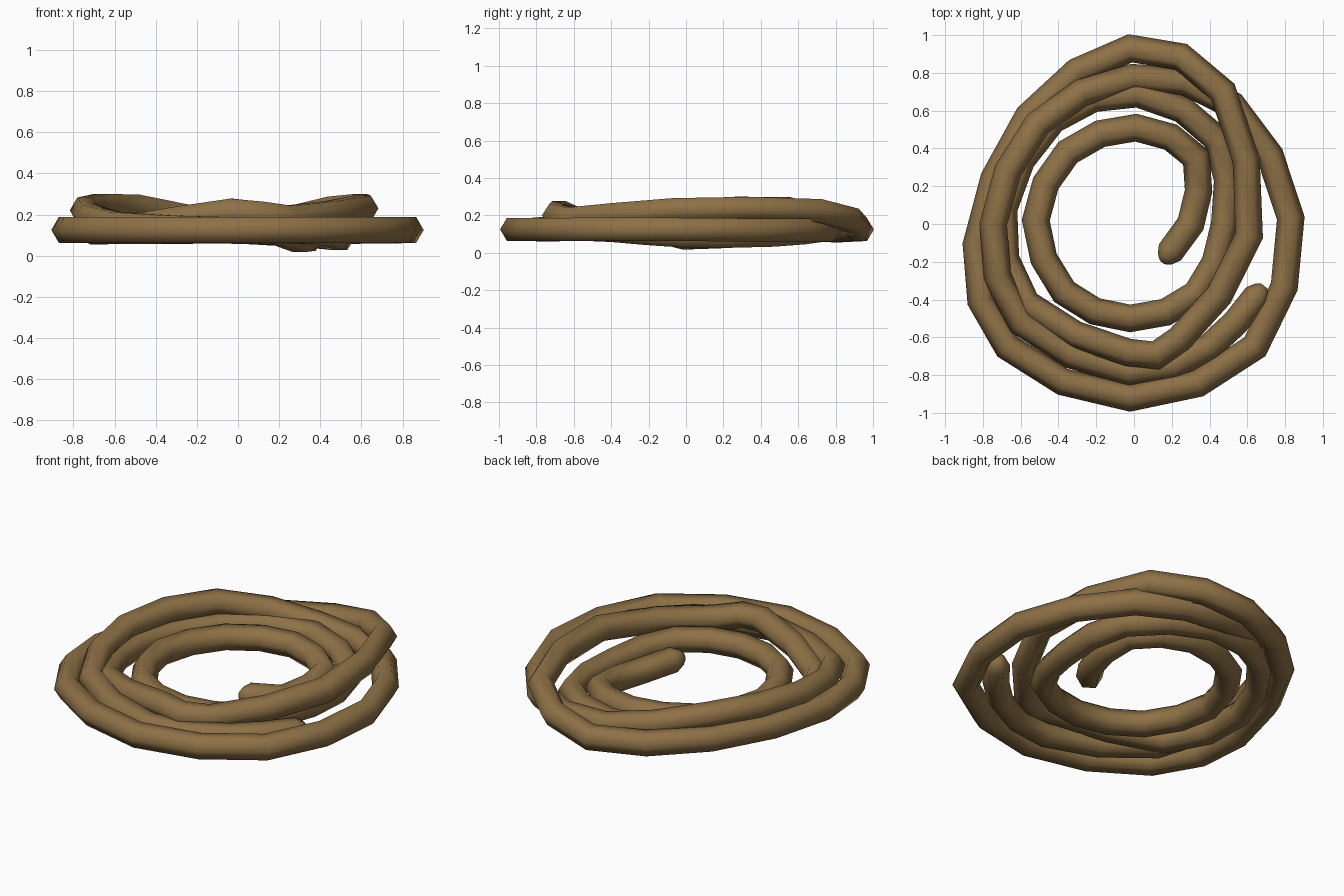
import bpy, bmesh, math
from mathutils import Vector

if "Cube" in bpy.data.objects:
    bpy.data.objects.remove(bpy.data.objects["Cube"])

R, SIDES = 0.072, 6

# Every second bend of the rope, from the outer end inwards
path = [
    (0.65, -0.38, .125), (0.40, -0.65, .125), (-0.03, -0.785, .125), (-0.60, -0.52, .15),
    (-0.745, 0.0, .22), (-0.51, 0.53, .235), (-0.01, 0.775, .14), (0.52, 0.63, .12),
    # outer turn
    (0.83, 0.03, .125), (0.64, -0.65, .125), (-0.02, -0.92, .125), (-0.67, -0.65, .125),
    (-0.835, -0.11, .125), (-0.56, 0.57, .125), (-0.02, 0.93, .125),
    # crossing over on the right
    (0.47, 0.70, .225), (0.61, -0.06, .23), (0.24, -0.61, .18), (-0.03, -0.68, .215),
    (-0.57, -0.42, .125), (-0.69, 0.08, .12), (-0.43, 0.55, .12), (0.02, 0.69, .12),
    (0.44, 0.45, .095), (0.48, 0.0, .09),
    # inner spiral
    (0.33, -0.37, .12), (-0.02, -0.50, .125), (-0.37, -0.36, .125), (-0.52, 0.02, .125),
    (-0.35, 0.38, .125), (0.01, 0.51, .125), (0.33, 0.35, .10), (0.30, 0.0, .08),
    (0.19, -0.15, .12),
]


def add_bends(points):
    """Insert one curved in-between bend in each span."""
    p = [Vector(q) for q in points]
    p = [2 * p[0] - p[1]] + p + [2 * p[-1] - p[-2]]
    out = []
    for a, b, c, d in zip(p, p[1:], p[2:], p[3:]):
        out.append(b)
        if (c - b).length > 0.25:
            out.append((9 * (b + c) - a - d) / 16)
    return out + [p[-2]]


def add_caps(points):
    """Extend both ends with short narrowing steps so the tips look rounded."""
    d0 = (points[0] - points[1]).normalized()
    d1 = (points[-1] - points[-2]).normalized()
    centres = [points[0] + d0 * 0.065, points[0] + d0 * 0.045] + points
    centres += [points[-1] + d1 * 0.045, points[-1] + d1 * 0.065]
    radii = [0.3 * R, 0.65 * R] + [R] * len(points) + [0.65 * R, 0.3 * R]
    return centres, radii


def sweep(name, points, mat):
    """Sweep a six-sided section along the points, kept level with the ground."""
    centres, radii = add_caps(points)
    bm = bmesh.new()
    rings = []
    n = len(centres)
    for i, (c, r) in enumerate(zip(centres, radii)):
        a = (c - centres[max(i - 1, 0)]).normalized()
        b = (centres[min(i + 1, n - 1)] - c).normalized()
        t = (a + b).normalized()
        side = t.cross(Vector((0, 0, 1))).normalized()
        up = side.cross(t)
        miter = 1 / max(t.dot(b), t.dot(a), 0.85)
        ring = []
        for k in range(SIDES):
            ang = 2 * math.pi * k / SIDES
            ring.append(bm.verts.new(c + side * (r * miter * math.cos(ang)) + up * (r * math.sin(ang))))
        rings.append(ring)
    for r0, r1 in zip(rings, rings[1:]):
        for k in range(SIDES):
            j = (k + 1) % SIDES
            bm.faces.new((r0[k], r0[j], r1[j], r1[k]))
    bm.faces.new(rings[0])
    bm.faces.new(rings[-1])
    bmesh.ops.recalc_face_normals(bm, faces=bm.faces)
    for f in bm.faces:
        f.smooth = True
    me = bpy.data.meshes.new(name)
    bm.to_mesh(me)
    bm.free()
    me.materials.append(mat)
    ob = bpy.data.objects.new(name, me)
    bpy.context.collection.objects.link(ob)
    return ob


rope_brown = bpy.data.materials.new("rope_brown")
rope_brown.diffuse_color = (0.27, 0.165, 0.062, 1)
rope_brown.use_nodes = True
rope_brown.node_tree.nodes["Principled BSDF"].inputs["Base Color"].default_value = rope_brown.diffuse_color
sweep("coiled_rope", add_bends(path), rope_brown)
